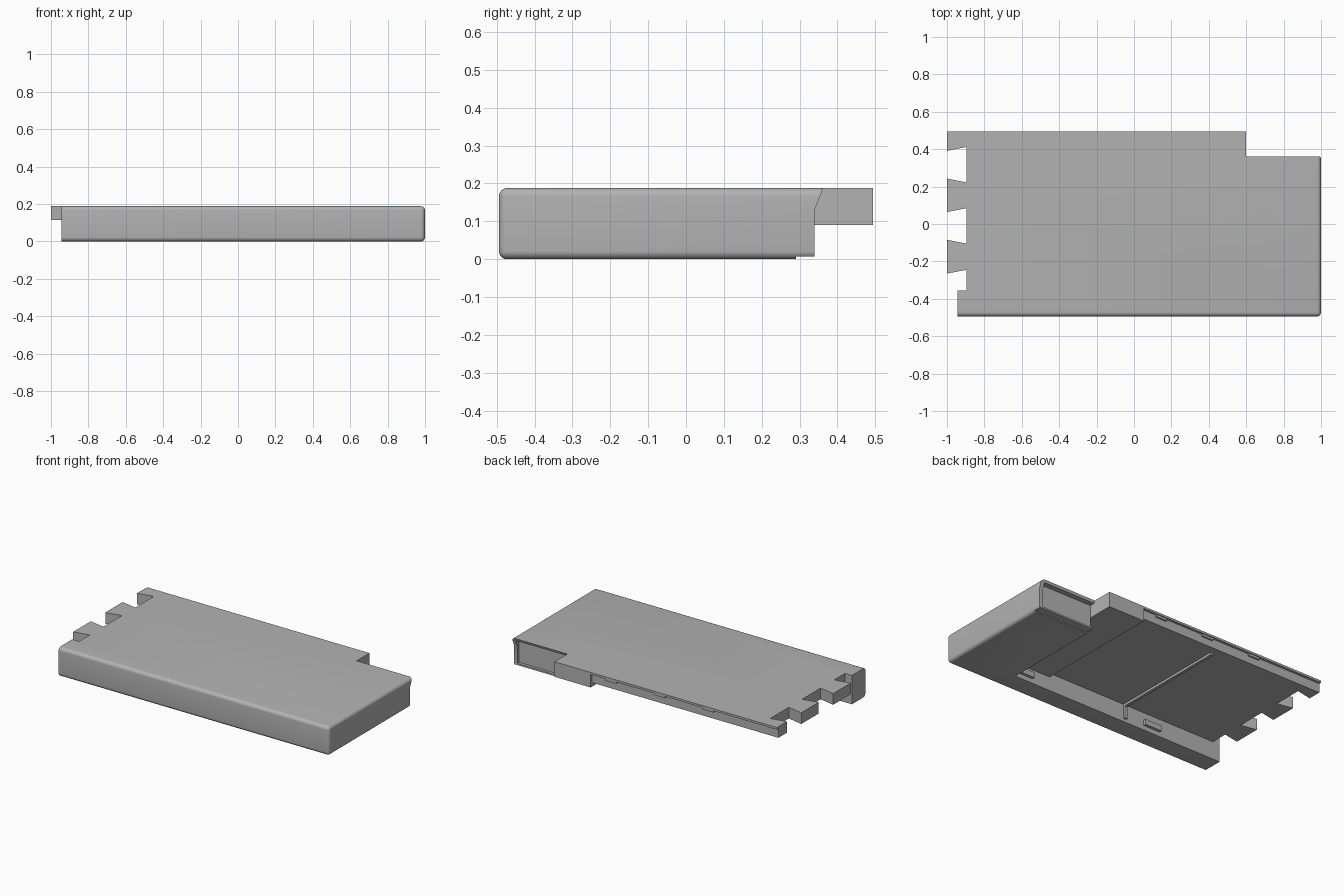
import bpy, bmesh
from mathutils import Vector

cube = bpy.data.objects.get("Cube")
if cube:
    bpy.data.objects.remove(cube, do_unlink=True)

grey = bpy.data.materials.new("plain_grey")
grey.use_nodes = True
COLOUR = (0.45, 0.45, 0.45, 1)
grey.diffuse_color = COLOUR
grey.node_tree.nodes["Principled BSDF"].inputs["Base Color"].default_value = COLOUR

TOP, FRONT, BACK = 0.188, -0.494, 0.494
INNER = -0.355          # inner face of the front rail
STEP = 0.34             # where the deck underside changes height
NOTCH = 0.6             # start of the end block


def prism(name, points, direction, rounded=None, radius=0.022):
    """Extrude a closed outline; bevel the edges for which rounded(a, b) holds."""
    bm = bmesh.new()
    base = bm.faces.new([bm.verts.new(p) for p in points])
    new = bmesh.ops.extrude_face_region(bm, geom=[base])["geom"]
    moved = [v for v in new if isinstance(v, bmesh.types.BMVert)]
    bmesh.ops.translate(bm, verts=moved, vec=direction)
    bmesh.ops.recalc_face_normals(bm, faces=bm.faces)
    if rounded:
        edges = [e for e in bm.edges if rounded(e.verts[0].co, e.verts[1].co)]
        bmesh.ops.bevel(bm, geom=edges, offset=radius, segments=6,
                        profile=0.5, affect='EDGES')
    mesh = bpy.data.meshes.new(name)
    bm.to_mesh(mesh)
    bm.free()
    obj = bpy.data.objects.new(name, mesh)
    bpy.context.collection.objects.link(obj)
    mesh.materials.append(grey)
    return obj


def box(name, x, y, z):
    outline = [(x[0], y[0], z[0]), (x[1], y[0], z[0]),
               (x[1], y[1], z[0]), (x[0], y[1], z[0])]
    return prism(name, outline, (0, 0, z[1] - z[0]))


def carve(target, cutter):
    cutter.hide_render = True
    mod = target.modifiers.new("cut", 'BOOLEAN')
    mod.operation, mod.object, mod.solver = 'DIFFERENCE', cutter, 'EXACT'
    bpy.context.view_layer.objects.active = target
    bpy.ops.object.modifier_apply(modifier=mod.name)
    bpy.data.objects.remove(cutter, do_unlink=True)


# Outline of the cover, with dovetail gaps along the left-hand end
outline = [(-1, BACK)]
for mid in (0.317, -0.01):
    outline += [(-1, mid + 0.074), (-0.895, mid + 0.095),
                (-0.895, mid - 0.095), (-1, mid - 0.074)]
outline += [(-1, -0.265), (-0.895, -0.245), (-0.895, INNER), (-0.945, INNER),
            (-0.945, FRONT), (1, FRONT), (1, 0.362), (NOTCH, 0.362), (NOTCH, BACK)]


def outer_edge(a, b):
    return any(abs(a[i] - s) < 1e-4 and abs(b[i] - s) < 1e-4 and
               not (i == 1 and a.x < 0 and b.x < 0) and
               not (i == 0 and a.y > 0 and b.y > 0)
               for i, s in ((0, 1), (1, FRONT)))


cover = prism("cover_shell", [(x, y, 0) for x, y in outline], (0, 0, TOP), outer_edge)

# Hollow underside: shallow deck and thicker deck beside the end block
carve(cover, box("deck_cutter", (-2, STEP), (INNER, 1), (-1, 0.115)))
carve(cover, box("thick_deck_cutter", (STEP - 0.01, NOTCH), (INNER, 1), (-1, 0.09)))

# Sloped back of the end block, its lower step and its recessed panel
slope = [(NOTCH, 0.34, -1), (NOTCH, 0.34, 0.13), (NOTCH, 0.362, TOP),
         (NOTCH, 1, TOP), (NOTCH, 1, -1)]
carve(cover, prism("slope_cutter", slope, (1, 0, 0)))
carve(cover, box("step_cutter", (0.59, 2), (0.29, 1), (-1, 0.007)))
carve(cover, box("panel_cutter", (NOTCH, 0.975), (0.322, 1), (0.018, 0.172)))

# Thin lip over the back edge
carve(cover, box("lip_cutter", (-2, STEP), (0.478, 1), (-1, 0.174)))

bpy.ops.object.select_all(action='DESELECT')
cover.select_set(True)
bpy.context.view_layer.objects.active = cover
bpy.ops.object.shade_smooth_by_angle(angle=0.6)

# Rib across the deck and down the inside of the rail
box("deck_rib", (-0.238, -0.218), (INNER - 0.01, 0.43), (0.1, 0.12))
box("rail_rib", (-0.238, -0.218), (INNER - 0.01, INNER + 0.012), (0.02, 0.12))

# Clips on the rail and small catches beneath the back lip
for i, x in enumerate((-0.43, 0.53)):
    box(f"rail_clip_{i + 1}", (x - 0.06, x + 0.06), (INNER - 0.01, INNER + 0.018), (0.03, 0.065))
for i, x in enumerate((0.2, -0.15, -0.5)):
    box(f"lip_catch_{i + 1}", (x - 0.04, x + 0.04), (0.47, 0.488), (0.16, 0.176))
